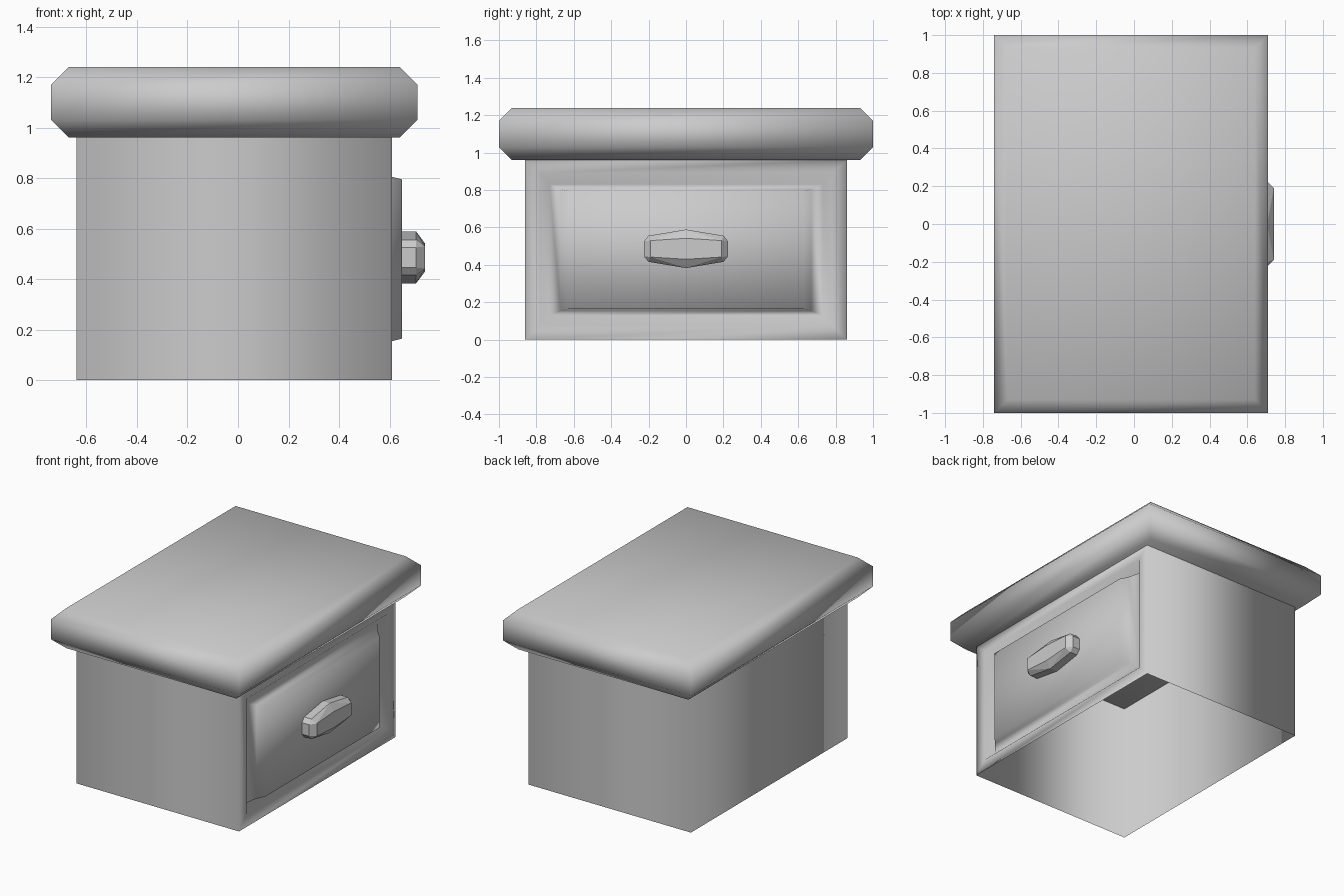
import bpy, bmesh

cube = bpy.data.objects.get("Cube")
if cube:
    bpy.data.objects.remove(cube, do_unlink=True)

grey = bpy.data.materials.new("plain grey")
grey.use_nodes = True
colour = (0.6, 0.6, 0.6, 1)
grey.diffuse_color = colour
for node in grey.node_tree.nodes:
    if node.type == 'BSDF_PRINCIPLED':
        node.inputs["Base Color"].default_value = colour


def finish(name, bm, smooth):
    mesh = bpy.data.meshes.new(name)
    for f in bm.faces:
        f.smooth = smooth
    bm.to_mesh(mesh)
    bm.free()
    mesh.materials.append(grey)
    obj = bpy.data.objects.new(name, mesh)
    bpy.context.collection.objects.link(obj)
    return obj


def bridge(bm, a, b):
    n = len(a)
    for i in range(n):
        j = (i + 1) % n
        bm.faces.new((a[i], a[j], b[j], b[i]))


def flat_ring(bm, z, x0, x1, y):
    return [bm.verts.new(p) for p in ((x0, -y, z), (x1, -y, z), (x1, y, z), (x0, y, z))]


def side_ring(bm, x, y, z0, z1):
    return [bm.verts.new(p) for p in ((x, -y, z0), (x, y, z0), (x, y, z1), (x, -y, z1))]


# Thick lid with chamfered top and bottom edges
bm = bmesh.new()
edge = 0.07
rings = []
for z, inset in ((0.96, edge), (1.03, 0), (1.17, 0), (1.24, edge)):
    rings.append(flat_ring(bm, z, -0.74 + inset, 0.71 - inset, 1 - inset))
for a, b in zip(rings, rings[1:]):
    bridge(bm, a, b)
bm.faces.new(rings[0][::-1])
bm.faces.new(rings[-1])
finish("lid", bm, True)

# Thin-walled cabinet, open below, with a recessed drawer face on +x
bm = bmesh.new()
back = side_ring(bm, -0.64, 0.86, 0, 0.96)
lip = side_ring(bm, 0.61, 0.86, 0, 0.96)
for i, j in ((1, 2), (3, 0)):
    bm.faces.new((back[i], back[j], lip[j], lip[i]))
bm.faces.new(back[::-1])
previous = lip
for x, y, z0, z1 in ((0.61, 0.78, 0.08, 0.89),
                     (0.56, 0.73, 0.13, 0.83),
                     (0.61, 0.67, 0.155, 0.805),
                     (0.65, 0.63, 0.165, 0.795)):
    ring = side_ring(bm, x, y, z0, z1)
    bridge(bm, previous, ring)
    previous = ring
bm.faces.new(previous)
bmesh.ops.recalc_face_normals(bm, faces=bm.faces)
finish("cabinet_with_drawer", bm, True)

# Faceted drawer knob
bm = bmesh.new()
mid = 0.486
outline = ((0, 0.103), (0.2, 0.07), (0.225, 0.04))
front = ((0, 0.056), (0.19, 0.044))
for depth, points in ((0.64, outline), (0.705, outline), (0.74, front)):
    for y, z in points:
        for sy in ((1, -1) if y else (1,)):
            for sz in (1, -1):
                bm.verts.new((depth, sy * y, mid + sz * z))
bmesh.ops.convex_hull(bm, input=bm.verts)
bmesh.ops.dissolve_limit(bm, angle_limit=0.02, verts=bm.verts, edges=bm.edges)
bmesh.ops.recalc_face_normals(bm, faces=bm.faces)
finish("drawer_knob", bm, False)
